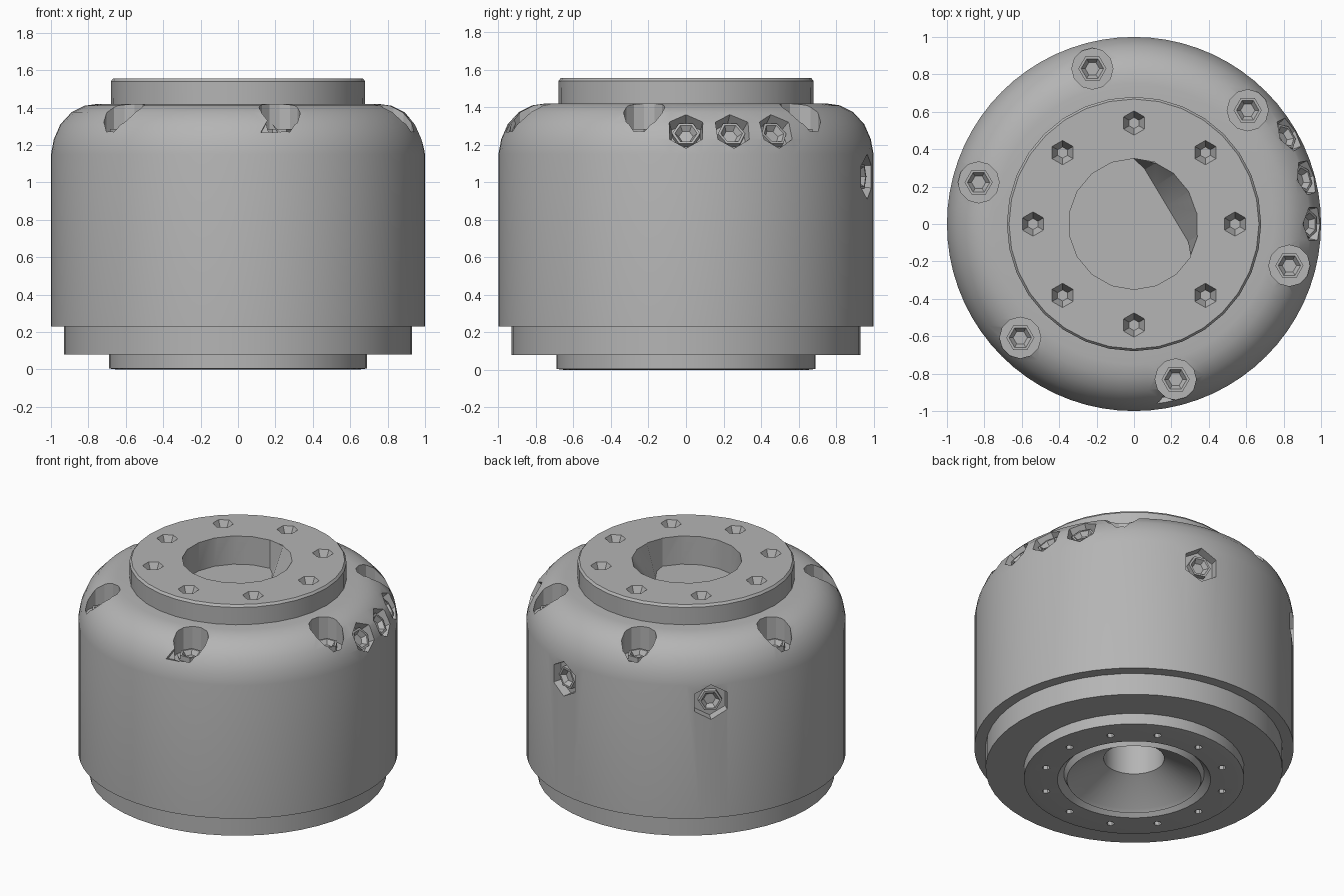
import bpy, bmesh, math
from mathutils import Matrix, Vector

cube = bpy.data.objects.get("Cube")
if cube:
    bpy.data.objects.remove(cube, do_unlink=True)

GREY = (0.46, 0.46, 0.46, 1.0)
steel = bpy.data.materials.new("grey_steel")
steel.use_nodes = True
steel.diffuse_color = GREY
steel.node_tree.nodes["Principled BSDF"].inputs["Base Color"].default_value = GREY


def finish(name, bm):
    bmesh.ops.recalc_face_normals(bm, faces=bm.faces)
    mesh = bpy.data.meshes.new(name)
    bm.to_mesh(mesh)
    bm.free()
    mesh.materials.append(steel)
    obj = bpy.data.objects.new(name, mesh)
    bpy.context.collection.objects.link(obj)
    return obj


def lathe(bm, profile, sides):
    """Spin a closed (radius, height) profile about z."""
    verts = [bm.verts.new((r, 0, z)) for r, z in profile]
    edges = [bm.edges.new(pair) for pair in zip(verts, verts[1:])]
    bmesh.ops.spin(bm, geom=verts + edges, cent=(0, 0, 0), axis=(0, 0, 1),
                   angle=math.tau, steps=sides)
    bmesh.ops.remove_doubles(bm, verts=bm.verts, dist=0.0005)


def turned(name, profile, sides):
    bm = bmesh.new()
    lathe(bm, profile, sides)
    return finish(name, bm)


def frame(angle, tilt, radius, z):
    """Placement whose z axis points outward at the given tilt in degrees."""
    a, t = math.radians(angle), math.radians(tilt)
    axis = Vector((math.cos(a) * math.cos(t), math.sin(a) * math.cos(t), math.sin(t)))
    place = Matrix.Translation((radius * math.cos(a), radius * math.sin(a), z))
    return place @ axis.to_track_quat('Z', 'Y').to_matrix().to_4x4()


def plug_cutter(bm, matrix, sides, r_low, r_high, low, high):
    shift = Matrix.Translation((0, 0, (low + high) / 2))
    bmesh.ops.create_cone(bm, cap_ends=True, segments=sides, radius1=r_low,
                          radius2=r_high, depth=high - low, matrix=matrix @ shift)


def cut(target, bm):
    cutter = finish("cutter", bm)
    cutter.hide_render = True
    mod = target.modifiers.new("cut", 'BOOLEAN')
    mod.object = cutter
    mod.solver = 'EXACT'
    mod.use_self = True
    bpy.context.view_layer.objects.active = target
    bpy.ops.object.modifier_apply(modifier=mod.name)
    bpy.data.objects.remove(cutter, do_unlink=True)


# Main drum with rounded shoulder, open below for the base and above for the flange
housing = turned("housing", [
    (0, 0.62), (0.88, 0.62), (0.88, 0.23), (1, 0.23), (1, 1.15), (0.985, 1.23),
    (0.95, 1.31), (0.89, 1.375), (0.82, 1.41), (0.75, 1.42), (0.6, 1.42),
    (0.6, 1.2), (0, 1.2)], 72)

# Stepped base with a conical mouth and inner lip
base = turned("base_flange", [
    (0, 0.4), (0.19, 0.4), (0.19, 0.15), (0.4, 0.02), (0.42, 0.0), (0.44, 0.04),
    (0.48, 0.0), (0.65, 0.0), (0.69, 0.005), (0.69, 0.08), (0.93, 0.08),
    (0.93, 0.5), (0, 0.5)], 48)

# Raised top flange
flange = turned("top_flange", [
    (0, 1.15), (0.675, 1.15), (0.68, 1.54), (0.668, 1.555), (0, 1.555)], 32)

# Central pocket, with one side sloping in to a chord on its floor
bm = bmesh.new()
plug_cutter(bm, Matrix(), 18, 0.35, 0.35, 1.36, 1.6)
chord = Vector((0.857, 0.514, 0))
for v in bm.verts:
    over = v.co.dot(chord) - 0.2
    if v.co.z < 1.5 and over > 0:
        v.co -= chord * over
for v in bm.verts:
    if v.co.z > 1.5:
        v.co.z = 1.57
cut(flange, bm)

# Eight shallow tapered holes around the flange
bm = bmesh.new()
for i in range(8):
    plug_cutter(bm, frame(i * 45, 90, 0.54, 1.555), 6, 0.03, 0.07, -0.07, 0.01)
cut(flange, bm)

# Twelve small holes in the base
bm = bmesh.new()
for i in range(12):
    plug_cutter(bm, frame(5 + i * 30, 90, 0.57, 0), 6, 0.025, 0.025, -0.05, 0.05)
cut(base, bm)

# Fastener placements: vertical ports, tilted shoulder plugs and rear plugs
ports = [frame(45 + i * 60, 90, 0.86, 1.25) for i in range(6)]
shoulder = [frame(a, 35, 0.91, 1.24) for a in (0, 15, 30)]
rear = [frame(a, 0, 0.94, 1.03) for a in (75, 134)]

bm = bmesh.new()
for m in ports:
    plug_cutter(bm, m, 12, 0.11, 0.11, 0, 0.3)
for m in shoulder:
    plug_cutter(bm, m, 6, 0.09, 0.115, 0, 0.13)
for m in rear:
    plug_cutter(bm, m, 6, 0.115, 0.125, 0, 0.13)
cut(housing, bm)

# Chipped notch beside the front port
bm = bmesh.new()
plug_cutter(bm, frame(-80, 20, 0.95, 1.29), 3, 0.05, 0.07, -0.02, 0.15)
cut(housing, bm)

# Hexagonal socket bolts seated in every pocket
bolt_profile = [(0, -0.03), (0.075, -0.03), (0.075, 0.035), (0.06, 0.035),
                (0.038, 0.005), (0, 0.005)]
for label, group in (("port", ports), ("shoulder", shoulder), ("rear", rear)):
    for i, m in enumerate(group):
        bolt = turned(f"{label}_bolt_{i + 1}", bolt_profile, 6)
        bolt.matrix_world = m

# Smooth the turned parts while keeping hard edges
for obj in (housing, base, flange):
    bpy.ops.object.select_all(action='DESELECT')
    obj.select_set(True)
    bpy.context.view_layer.objects.active = obj
    bpy.ops.object.shade_smooth_by_angle(angle=math.radians(25))
